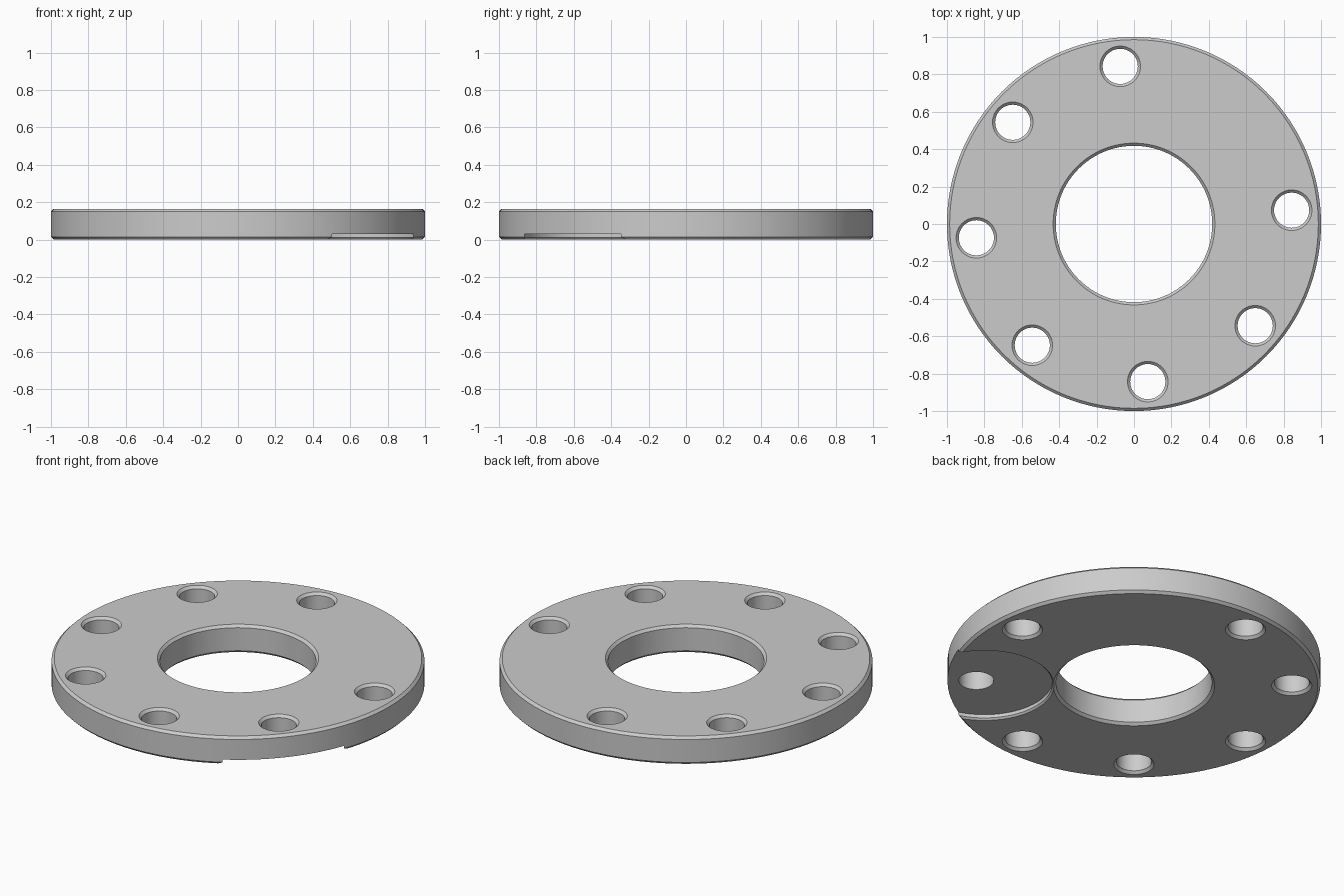
import bpy, bmesh
from math import cos, sin, pi, radians

if "Cube" in bpy.data.objects:
    bpy.data.objects.remove(bpy.data.objects["Cube"], do_unlink=True)

HEIGHT = 0.165
CHAMFER = 0.0145
HOLE_RADIUS = 0.094
BOLT_CIRCLE = 0.846
RECESS_ANGLE = radians(320)

steel = bpy.data.materials.new("plain grey steel")
steel.use_nodes = True
steel.diffuse_color = (0.6, 0.6, 0.6, 1)
steel.node_tree.nodes["Principled BSDF"].inputs["Base Color"].default_value = (0.6, 0.6, 0.6, 1)


def lathe(name, profile, sides, center=(0, 0), closed=False):
    """Spin (radius, z) points round a vertical axis; cap both ends unless closed."""
    bm = bmesh.new()
    rings = [[bm.verts.new((center[0] + r * cos(2 * pi * i / sides),
                            center[1] + r * sin(2 * pi * i / sides), z))
              for i in range(sides)] for r, z in profile]
    pairs = list(zip(rings, rings[1:]))
    if closed:
        pairs.append((rings[-1], rings[0]))
    else:
        bm.faces.new(rings[0])
        bm.faces.new(rings[-1])
    for a, b in pairs:
        for i in range(sides):
            j = (i + 1) % sides
            bm.faces.new((a[i], a[j], b[j], b[i]))
    bmesh.ops.recalc_face_normals(bm, faces=bm.faces)
    mesh = bpy.data.meshes.new(name)
    bm.to_mesh(mesh)
    bm.free()
    mesh.materials.append(steel)
    obj = bpy.data.objects.new(name, mesh)
    bpy.context.collection.objects.link(obj)
    return obj


def cut(target, cutter):
    """Subtract the cutter from the target and discard it."""
    mod = target.modifiers.new("cut", 'BOOLEAN')
    mod.operation = 'DIFFERENCE'
    mod.solver = 'EXACT'
    mod.object = cutter
    cutter.hide_render = True
    bpy.context.view_layer.objects.active = target
    bpy.ops.object.modifier_apply(modifier=mod.name)
    bpy.data.objects.remove(cutter, do_unlink=True)


def polar(radius, angle):
    return radius * cos(angle), radius * sin(angle)


# Flat ring with chamfered rim and bore
bore = 0.418
c, h = CHAMFER, HEIGHT
flange = lathe("flange_ring", [
    (bore, c), (bore + c, 0), (1 - c, 0), (1, c),
    (1, h - c), (1 - c, h), (bore + c, h), (bore, h - c)], 128, closed=True)

# Shallow round recess in the underside, open through the rim
wall, depth, over = 0.365, 0.03, 0.05
cut(flange, lathe("recess_cutter", [
    (wall + 0.01, -over), (wall + 0.01, 0), (wall, 0.01), (wall, depth)],
    96, polar(0.803, RECESS_ANGLE)))

# Seven chamfered bolt holes, with one of the eight positions left solid
r = HOLE_RADIUS
for k in range(1, 8):
    angle = radians(50 + 45 * k)
    cut(flange, lathe("hole_cutter", [
        (r + c + over, -over), (r, c), (r, h - c), (r + c + over, h + over)],
        48, polar(BOLT_CIRCLE, angle)))

bpy.ops.object.select_all(action='DESELECT')
flange.select_set(True)
bpy.context.view_layer.objects.active = flange
bpy.ops.object.shade_smooth_by_angle(angle=radians(30))
